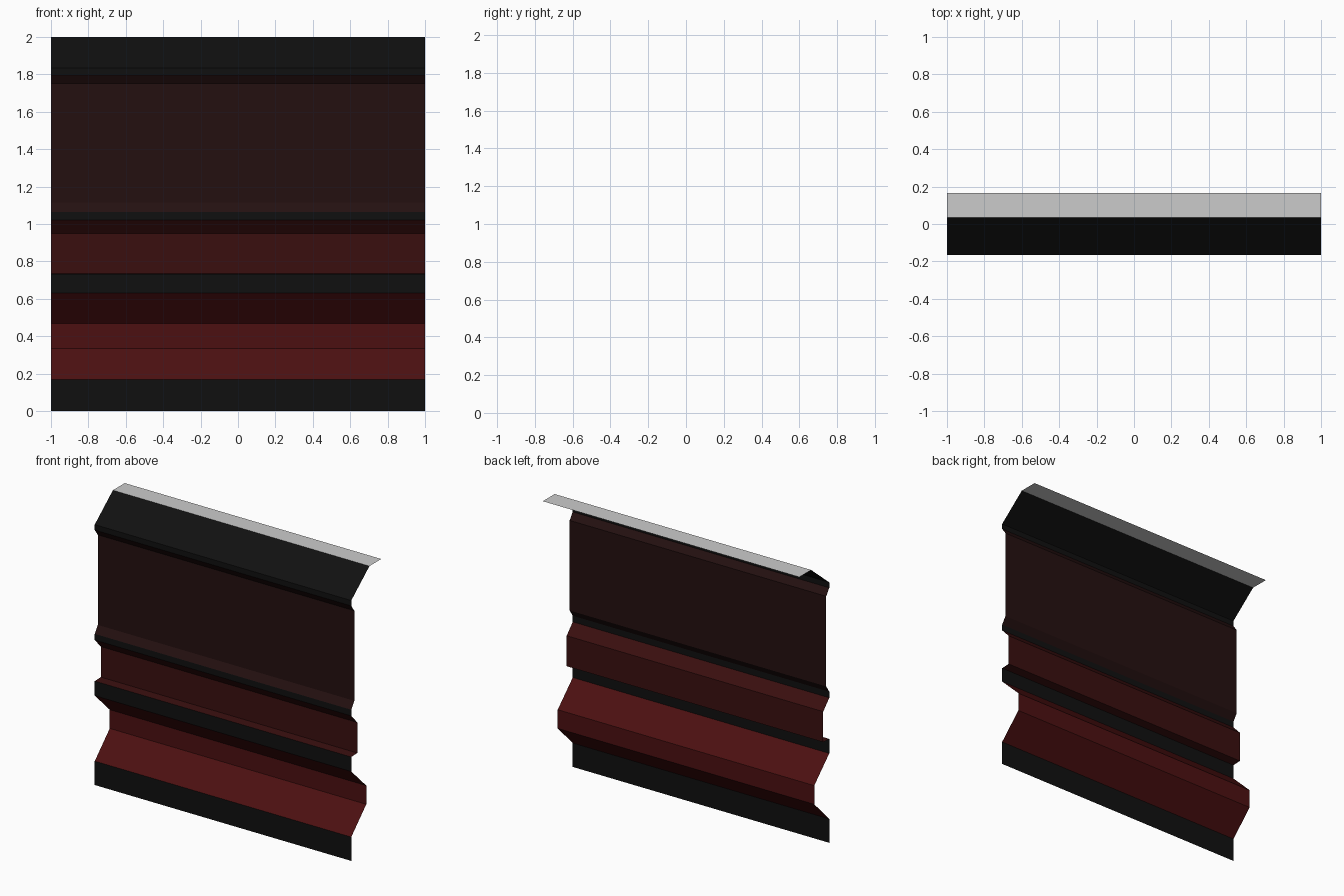
import bpy, bmesh

if "Cube" in bpy.data.objects:
    bpy.data.objects.remove(bpy.data.objects["Cube"])


def lin(c):
    c /= 255
    return c / 12.92 if c <= 0.04045 else ((c + 0.055) / 1.055) ** 2.4


def material(name, rgb):
    m = bpy.data.materials.new(name)
    m.diffuse_color = (*[lin(c) for c in rgb], 1)
    m.use_nodes = True
    m.node_tree.nodes["Principled BSDF"].inputs["Base Color"].default_value = m.diffuse_color
    return m


def strip(name, profile, mat=None):
    """Sweep a (y, z) profile across the full panel width."""
    bm = bmesh.new()
    rows = [[bm.verts.new((x, y, z)) for x in (-1, 1)] for y, z in profile]
    for a, b in zip(rows, rows[1:]):
        bm.faces.new((a[0], a[1], b[1], b[0]))
    mesh = bpy.data.meshes.new(name)
    bm.to_mesh(mesh)
    bm.free()
    ob = bpy.data.objects.new(name, mesh)
    bpy.context.collection.objects.link(ob)
    if mat:
        mesh.materials.append(mat)


black = material("black_trim", (16, 16, 16))
red = material("lower_red", (76, 16, 17))
mid_red = material("middle_red", (58, 15, 15))
dark_red = material("upper_red", (36, 16, 16))

F = -0.167  # front plane of the trim

# Black trim bands
strip("base_board", [(F, 0), (F, 0.168)], black)
strip("middle_rail", [(F, 0.63), (F, 0.732)], black)
strip("upper_rail", [(F, 1.022), (F, 1.065)], black)
strip("top_cornice", [(F, 1.797), (F, 1.835), (0.035, 2)], black)

# Recessed red panels
strip("lower_panel", [(F, 0.168), (0, 0.335), (0, 0.467), (F, 0.63)], red)
strip("middle_panel", [(F, 0.732), (-0.1, 0.735), (-0.1, 0.95), (F, 1.022)], mid_red)
strip("upper_panel", [(F, 1.065), (-0.133, 1.115), (-0.133, 1.75), (F, 1.797)], dark_red)

# Grey cap on top
strip("top_cap", [(0.035, 2), (0.167, 2)])
